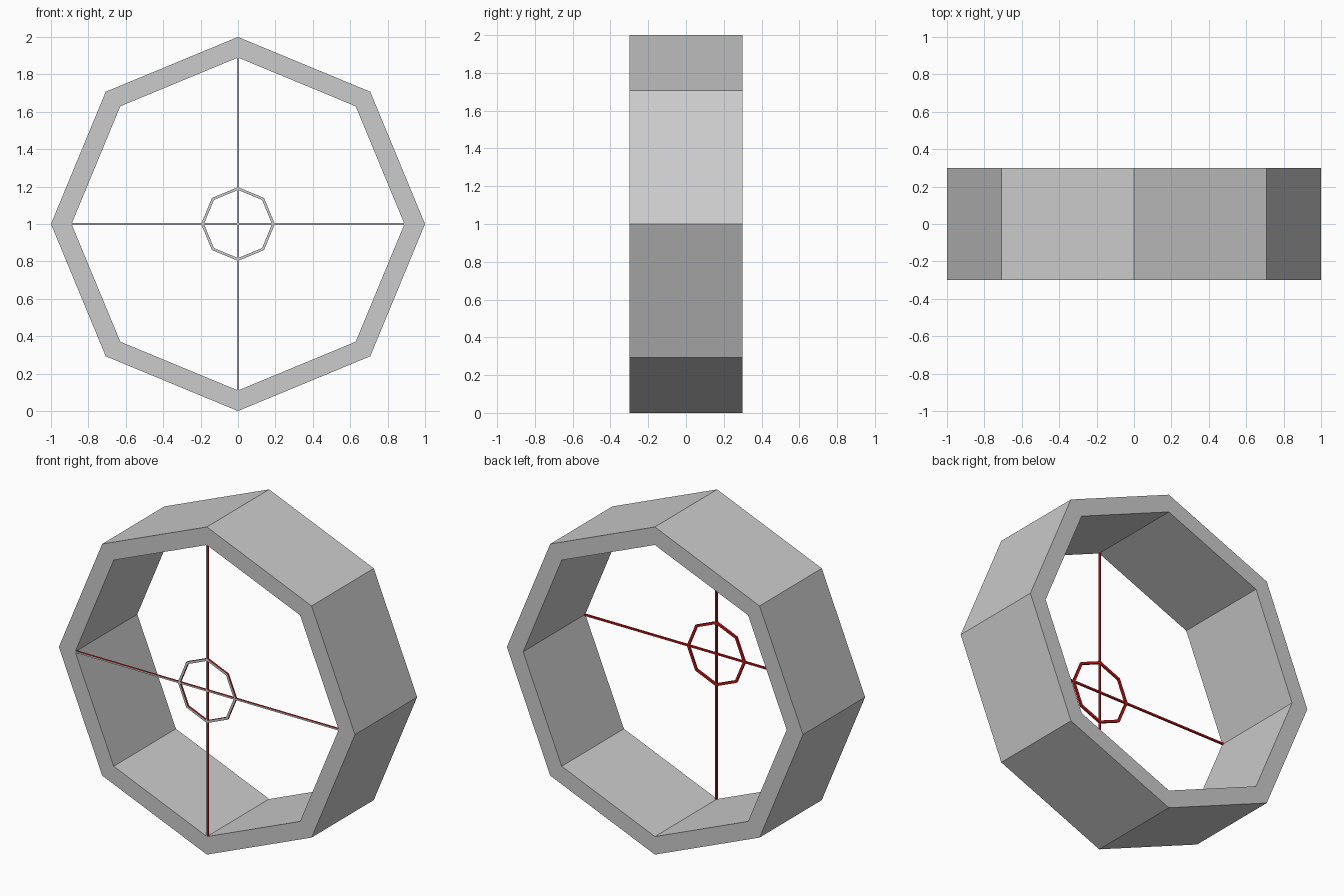
import bpy, bmesh
from math import sin, cos, pi

if "Cube" in bpy.data.objects:
    bpy.data.objects.remove(bpy.data.objects["Cube"])

CENTRE_Z = 1.0
FRONT = -0.3
RETICLE_DEPTH = 0.012

# Grey is shown on the front of the reticle, red on its other faces
grey = bpy.data.materials.new("reticle_grey")
grey.diffuse_color = (0.8, 0.8, 0.8, 1)
grey.use_nodes = True
grey.node_tree.nodes["Principled BSDF"].inputs["Base Color"].default_value = grey.diffuse_color
red = bpy.data.materials.new("reticle_red")
red.diffuse_color = (0.6, 0.01, 0.01, 1)
red.use_nodes = True
red.node_tree.nodes["Principled BSDF"].inputs["Base Color"].default_value = red.diffuse_color


def finish(name, bm, reticle=False):
    bmesh.ops.recalc_face_normals(bm, faces=bm.faces)
    if reticle:
        for f in bm.faces:
            f.normal_update()
            f.material_index = 0 if f.normal.y < -0.9 else 1
    mesh = bpy.data.meshes.new(name)
    bm.to_mesh(mesh)
    bm.free()
    if reticle:
        mesh.materials.append(grey)
        mesh.materials.append(red)
    obj = bpy.data.objects.new(name, mesh)
    bpy.context.collection.objects.link(obj)
    return obj


def octagon_ring(name, outer, inner, y0, y1, reticle=False):
    """Octagonal tube along y with a rectangular wall section."""
    bm = bmesh.new()
    section = [(outer, y0), (outer, y1), (inner, y1), (inner, y0)]
    rings = []
    for i in range(8):
        a = i * pi / 4
        rings.append([bm.verts.new((r * cos(a), y, CENTRE_Z + r * sin(a)))
                      for r, y in section])
    for i in range(8):
        a, b = rings[i], rings[(i + 1) % 8]
        for j in range(4):
            k = (j + 1) % 4
            bm.faces.new((a[j], a[k], b[k], b[j]))
    return finish(name, bm, reticle)


def bar(name, x0, x1, z0, z1):
    bm = bmesh.new()
    bmesh.ops.create_cube(bm, size=1)
    bmesh.ops.scale(bm, vec=(x1 - x0, RETICLE_DEPTH, z1 - z0), verts=bm.verts)
    bmesh.ops.translate(bm, vec=((x0 + x1) / 2, FRONT + RETICLE_DEPTH / 2,
                                 CENTRE_Z + (z0 + z1) / 2), verts=bm.verts)
    return finish(name, bm, True)


# Outer housing
octagon_ring("housing", 1.0, 0.89, FRONT, 0.3)

# Crosshair flush with the front rim
w = 0.005
bar("vertical_hair", -w, w, -0.89, 0.89)
bar("left_hair", -0.89, -w, -w, w)
bar("right_hair", w, 0.89, -w, w)

# Small aiming ring
octagon_ring("aiming_ring", 0.197, 0.182, FRONT, FRONT + RETICLE_DEPTH, True)
